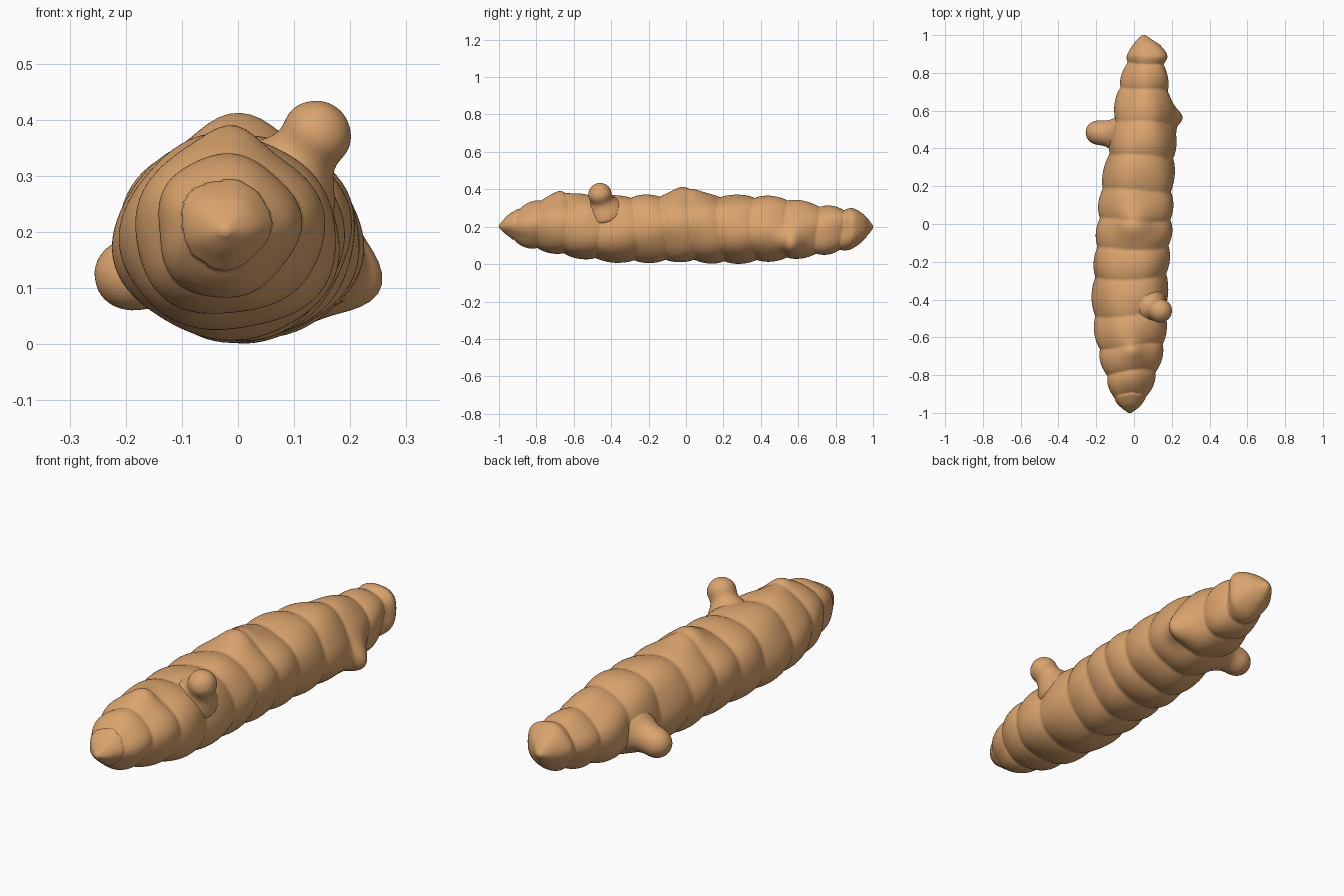
import bpy, bmesh, math
from mathutils import Vector

if "Cube" in bpy.data.objects:
    bpy.data.objects.remove(bpy.data.objects["Cube"])

skin = bpy.data.materials.new("tan skin")
skin.diffuse_color = (0.70, 0.37, 0.152, 1)
skin.use_nodes = True
skin.node_tree.nodes["Principled BSDF"].inputs["Base Color"].default_value = skin.diffuse_color

# Body stations: y, x min, x max, z min, z max
ST = [(-1.0, -.030, -.015, .195, .208), (-.975, -.065, .02, .17, .24), (-.95, -.092, .042, .152, .266),
      (-.9, -.120, .070, .115, .297), (-.8, -.155, .110, .078, .337), (-.7, -.183, .142, .056, .358),
      (-.6, -.200, .165, .035, .364), (-.4, -.213, .175, .015, .362), (-.2, -.206, .183, .016, .366),
      (0, -.190, .197, .018, .372), (.2, -.172, .204, .010, .366), (.4, -.135, .213, .015, .362),
      (.55, -.110, .208, .025, .342), (.7, -.082, .190, .045, .312), (.84, -.038, .170, .072, .298),
      (.89, -.030, .178, .092, .298), (.95, .000, .135, .130, .265), (.98, .020, .090, .165, .235),
      (1.0, .045, .062, .192, .206)]
# Growth rings: groove positions along y
GROOVES = [-.92, -.79, -.65, -.48, -.28, -.12, .03, .185, .365, .54, .71, .84, 1.0]
# Soft knobs on the surface: centre, height, spread
KNOBS = [((0, 0, .37), .042, .055), ((.20, .56, .12), .06, .042), ((-.01, -.665, .36), .024, .035)]


def station(y):
    i = max(k for k in range(len(ST) - 1) if ST[k][0] <= y + 1e-9)
    a, b = ST[i], ST[i + 1]
    p, q = ST[max(i - 1, 0)], ST[min(i + 2, len(ST) - 1)]
    h = b[0] - a[0]
    t = (y - a[0]) / h
    out = []
    for c in range(1, 5):
        m0 = (b[c] - p[c]) / (b[0] - p[0]) * h
        m1 = (q[c] - a[c]) / (q[0] - a[0]) * h
        out.append((2*t**3 - 3*t*t + 1) * a[c] + (t**3 - 2*t*t + t) * m0
                   + (3*t*t - 2*t**3) * b[c] + (t**3 - t*t) * m1)
    return out


def ripple(y):
    for a, b in zip(GROOVES, GROOVES[1:]):
        if a <= y < b:
            return math.sin(math.pi * (y - a) / (b - a)) ** 0.7 - 0.6
    return 0


def finish(name, bm):
    bmesh.ops.recalc_face_normals(bm, faces=bm.faces)
    me = bpy.data.meshes.new(name)
    bm.to_mesh(me)
    bm.free()
    me.materials.append(skin)
    for f in me.polygons:
        f.use_smooth = True
    ob = bpy.data.objects.new(name, me)
    bpy.context.collection.objects.link(ob)


def skin_rings(bm, rings):
    for r, s in zip(rings, rings[1:]):
        n = len(r)
        for i in range(n):
            bm.faces.new((r[i], r[(i + 1) % n], s[(i + 1) % n], s[i]))
    bm.faces.new(rings[0])
    bm.faces.new(rings[-1])


# Root body, lofted along y
bm = bmesh.new()
rings, NY, NA = [], 240, 72
for j in range(NY + 1):
    y = -math.cos(math.pi * j / NY) * .5 + (-1 + 2 * j / NY) * .5
    x0, x1, z0, z1 = station(y)
    cx, cz, rx, rz = (x0 + x1) / 2, (z0 + z1) / 2, (x1 - x0) / 2, (z1 - z0) / 2
    fade = min(1, (1 - abs(y)) / .12)
    ring = []
    for i in range(NA):
        a = math.tau * i / NA
        d = Vector((math.cos(a), 0, math.sin(a)))
        # grooves wander slightly round the root
        w = y + .014 * math.sin(a + 3 * y) + .008 * math.sin(2 * a + 5 * y)
        lump = .004 * math.sin(3 * a + 6 * y) + .003 * math.sin(5 * a - 9 * y)
        p = Vector((cx + rx * d.x, y, cz + rz * d.z)) + d * fade * (.017 * ripple(w) + lump)
        push = sum(h * math.exp(-(p - Vector(c)).length_squared / (2 * s * s)) for c, h, s in KNOBS)
        ring.append(bm.verts.new(p + d * push))
    rings.append(ring)
skin_rings(bm, rings)
finish("root_body", bm)


# Side buds, lathed with a flared base; profile is (distance, radius)
def bud(name, base, tip, profile):
    bm = bmesh.new()
    base, tip = Vector(base), Vector(tip)
    axis = tip - base
    rot = axis.to_track_quat('Z', 'Y')
    rings = []
    for t, r in profile:
        rings.append([bm.verts.new(base + rot @ Vector((r * math.cos(math.tau * i / 20),
                      r * math.sin(math.tau * i / 20), t * axis.length))) for i in range(20)])
    skin_rings(bm, rings)
    finish(name, bm)
    ob = bpy.data.objects[name]
    ob.modifiers.new("round", 'SUBSURF').levels = 2
    ob.modifiers["round"].render_levels = 2


bud("upper_bud", (.065, -.425, .26), (.172, -.475, .422),
    [(0, .12), (.25, .10), (.42, .070), (.56, .057), (.72, .066), (.86, .056), (.96, .034), (1, .014)])
bud("left_bud", (-.04, .47, .155), (-.254, .49, .112),
    [(0, .13), (.22, .105), (.38, .078), (.55, .066), (.72, .068), (.87, .056), (.96, .036), (1, .014)])
